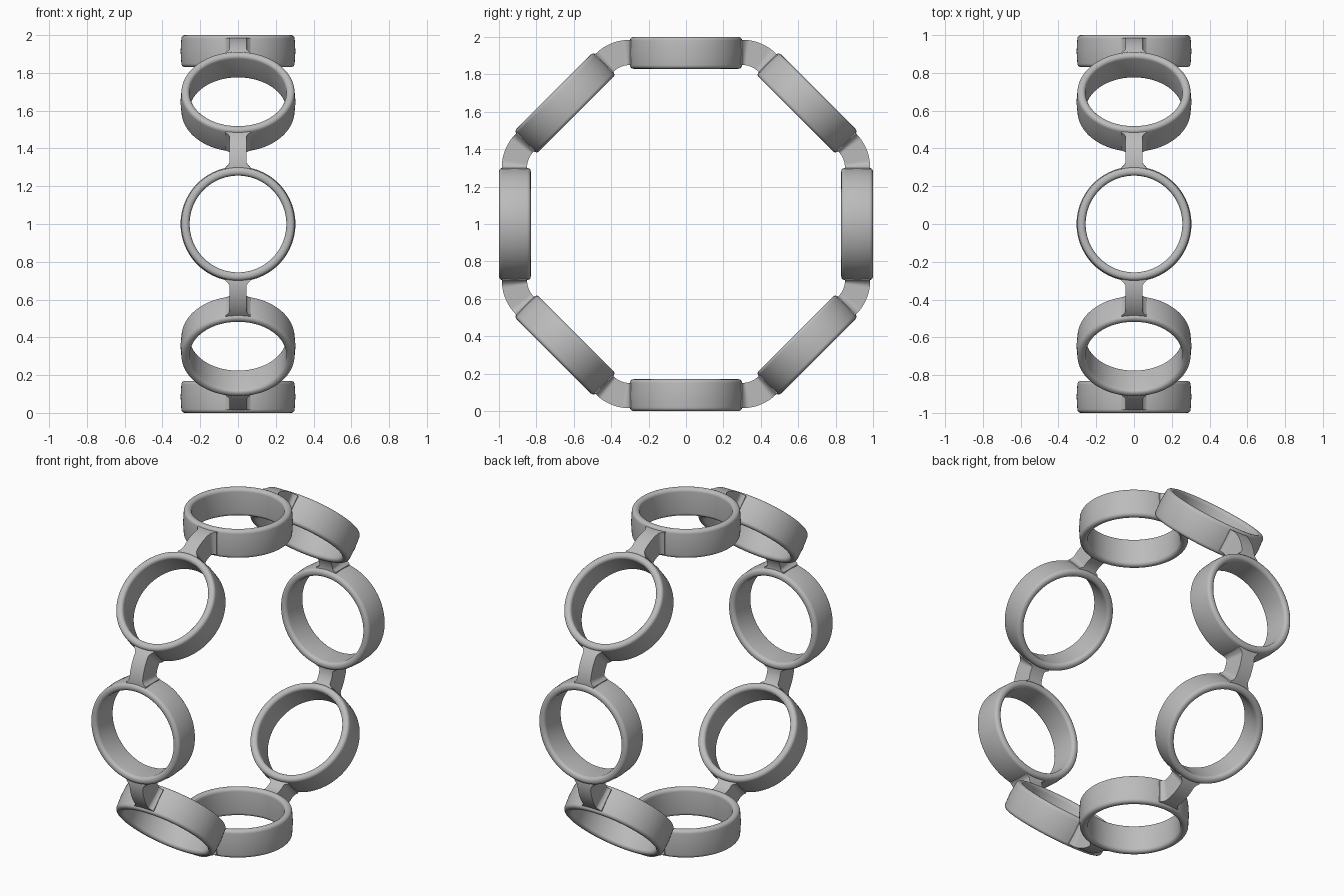
import bpy, bmesh, math
from mathutils import Matrix, Vector

COUNT = 8
STEP = math.tau / COUNT
IN_R, OUT_R = 0.256, 0.304       # ring radii
LOW, HIGH = 0.83, 1.0            # ring span measured from the bracelet centre

old = bpy.data.objects.get("Cube")
if old:
    bpy.data.objects.remove(old, do_unlink=True)

metal = bpy.data.materials.new("grey metal")
metal.use_nodes = True
grey = (0.5, 0.5, 0.5, 1)
metal.diffuse_color = grey
metal.node_tree.nodes["Principled BSDF"].inputs["Base Color"].default_value = grey


def finish(bm, name):
    bmesh.ops.remove_doubles(bm, verts=bm.verts, dist=1e-5)
    bmesh.ops.recalc_face_normals(bm, faces=bm.faces)
    mesh = bpy.data.meshes.new(name)
    bm.to_mesh(mesh)
    bm.free()
    mesh.materials.append(metal)
    return mesh


def ring_mesh():
    # Rounded band section, slightly barrelled outside, spun about its axis
    profile = []
    rad = 0.02
    corners = [(OUT_R, HIGH, 0), (IN_R, HIGH, 90), (IN_R, LOW, 180), (OUT_R, LOW, 270)]
    for r, h, start in corners:
        cr = r - rad if r == OUT_R else r + rad
        ch = h - rad if h == HIGH else h + rad
        for i in range(7):
            a = math.radians(start + 15 * i)
            barrel = 0.004 if r == OUT_R else 0
            profile.append((cr - barrel + rad * math.cos(a), ch + rad * math.sin(a)))
    profile.append((OUT_R, (LOW + HIGH) / 2))
    bm = bmesh.new()
    verts = [bm.verts.new((r, 0, h)) for r, h in profile]
    edges = [bm.edges.new((v, verts[i - 1])) for i, v in enumerate(verts)]
    bmesh.ops.spin(bm, geom=verts + edges, cent=(0, 0, 0), axis=(0, 0, 1),
                   angle=math.tau, steps=96)
    return finish(bm, "ring")


def link_mesh():
    # Flat bar bent around a corner, flaring where it meets each ring
    centre = Vector((0, 0.3, 0.725))
    outer, inner = 0.26, 0.125
    bm = bmesh.new()
    sections = []

    def section(angle, half, push=0):
        out = Vector((0, math.sin(angle), math.cos(angle)))
        along = Vector((0, out.z, -out.y)) * push
        sections.append([bm.verts.new(centre + along + out * r + Vector((x, 0, 0)))
                         for r, x in ((outer, -half), (outer, half),
                                      (inner, half), (inner, -half))])

    section(0, 0.065, -0.02)
    for i in range(19):
        t = i / 18
        end = min(t, 1 - t) / 0.17
        half = 0.044 + 0.021 * max(0, 1 - end) ** 2
        section(t * STEP, half)
    section(STEP, 0.065, 0.02)
    for a, b in zip(sections, sections[1:]):
        for i in range(4):
            bm.faces.new((a[i - 1], a[i], b[i], b[i - 1]))
    bm.faces.new(sections[0])
    bm.faces.new(sections[-1])
    return finish(bm, "link")


# Eight rings and eight links standing in a loop
ring, link = ring_mesh(), link_mesh()
for mesh, name in ((ring, "ring"), (link, "link")):
    for k in range(COUNT):
        obj = bpy.data.objects.new(f"{name}_{k + 1}", mesh)
        bpy.context.collection.objects.link(obj)
        obj.matrix_world = Matrix.Translation((0, 0, 1)) @ Matrix.Rotation(k * STEP, 4, "X")
        obj.select_set(True)
        bpy.context.view_layer.objects.active = obj
bpy.ops.object.shade_smooth_by_angle(angle=math.radians(35))
